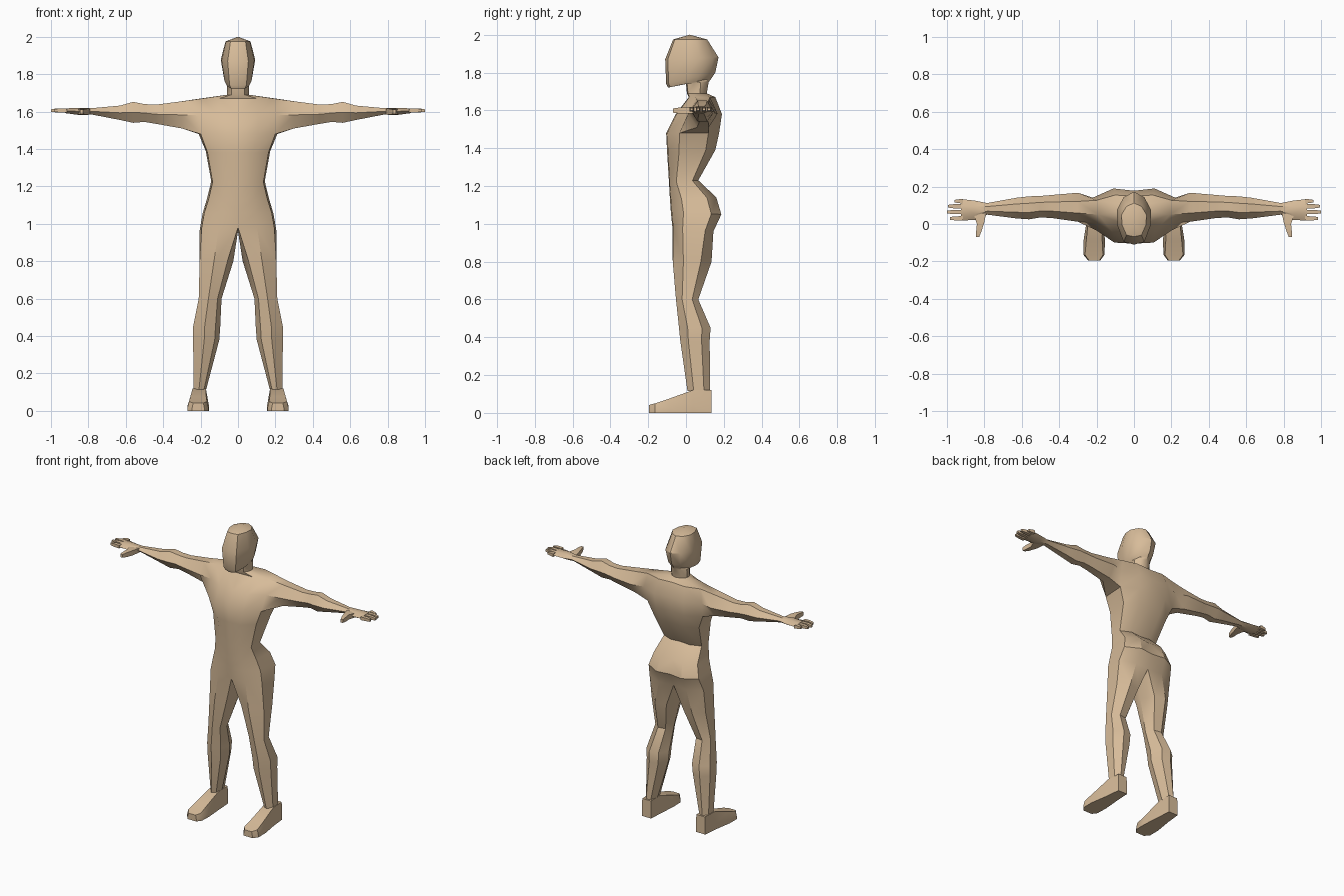
import bpy, bmesh, math

if "Cube" in bpy.data.objects:
    bpy.data.objects.remove(bpy.data.objects["Cube"])

skin = bpy.data.materials.new("tan skin")
skin.diffuse_color = (0.68, 0.50, 0.32, 1)
skin.use_nodes = True
skin.node_tree.nodes["Principled BSDF"].inputs["Base Color"].default_value = skin.diffuse_color


def loft(bm, rings, closed=True):
    """Join neighbouring vertex rings with quads."""
    n = len(rings[0])
    for a, b in zip(rings, rings[1:]):
        for i in range(n if closed else n - 1):
            j = (i + 1) % n
            bm.faces.new((a[i], a[j], b[j], b[i]))


def ring(bm, pts):
    return [bm.verts.new(p) for p in pts]


def solid(bm, sections):
    """Closed loft with capped ends."""
    rings = [ring(bm, s) for s in sections]
    loft(bm, rings)
    bm.faces.new(rings[0])
    bm.faces.new(rings[-1])


def finish(bm, name, angle=35):
    """Mirror across x, weld the middle and smooth the shallow edges."""
    dup = bmesh.ops.duplicate(bm, geom=bm.verts[:] + bm.edges[:] + bm.faces[:])["geom"]
    for v in dup:
        if isinstance(v, bmesh.types.BMVert):
            v.co.x *= -1
    bmesh.ops.remove_doubles(bm, verts=bm.verts[:], dist=0.0005)
    bmesh.ops.recalc_face_normals(bm, faces=bm.faces[:])
    for f in bm.faces:
        f.smooth = True
    for e in bm.edges:
        e.smooth = e.calc_face_angle(3.0) < math.radians(angle)
    me = bpy.data.meshes.new(name)
    bm.to_mesh(me)
    bm.free()
    me.materials.append(skin)
    ob = bpy.data.objects.new(name, me)
    bpy.context.collection.objects.link(ob)


# Body: half rings from hip to crown, (z front, z back, half width, y front, y back)
TORSO = [(0, 0), (.5, .02), (.95, .25), (1, .8), (.5, 1), (0, .95)]
HEAD = [(0, 0), (.6, .05), (.95, .35), (1, .65), (.6, .9), (0, 1)]
torso = [(.98, .96, .205, -.072, .145), (1.06, 1.05, .19, -.08, .187),
         (1.13, 1.14, .165, -.085, .16), (1.22, 1.23, .143, -.09, .065),
         (1.38, 1.39, .172, -.1, .155), (1.48, 1.48, .21, -.105, .175),
         (1.58, 1.58, .22, -.055, .19), (1.67, 1.67, .2, .015, .155)]
head = [(1.69, 1.69, .06, .005, .11), (1.74, 1.75, .06, 0, .12),
        (1.72, 1.77, .062, -.095, .135), (1.74, 1.80, .075, -.105, .155),
        (1.87, 1.88, .092, -.11, .172), (1.975, 1.975, .067, -.068, .112)]
bm = bmesh.new()
rows = []
for table, shape in ((torso, TORSO), (head, HEAD)):
    for zf, zb, w, yf, yb in table:
        rows.append(ring(bm, [(u * w, yf + v * (yb - yf), zf + v * (zb - zf)) for u, v in shape]))
loft(bm, rows, closed=False)
crown = bm.verts.new((0, .02, 2.0))
for a, b in zip(rows[-1], rows[-1][1:]):
    bm.faces.new((a, b, crown))

# Arm and palm: open the shoulder side, then loft outwards
for r in (5, 6):
    quad = {rows[r][2], rows[r][3], rows[r + 1][2], rows[r + 1][3]}
    bm.faces.remove(next(f for f in rows[r][2].link_faces if set(f.verts) == quad))
bm.edges.remove(bm.edges.get((rows[6][2], rows[6][3])))
ARM = [(.3, 0), (0, .5), (.3, 1), (.7, 1), (1, .5), (.7, 0)]
arm = [(.30, 1.51, 1.655, .012, .167), (.44, 1.535, 1.637, .032, .155),
       (.50, 1.545, 1.64, .035, .15), (.56, 1.54, 1.652, .025, .148),
       (.63, 1.555, 1.632, .03, .14), (.785, 1.585, 1.618, .05, .112),
       (.85, 1.582, 1.62, .022, .125), (.925, 1.592, 1.617, .018, .133)]
arm_rings = [[rows[5][2], rows[6][2], rows[7][2], rows[7][3], rows[6][3], rows[5][3]]]
for x, z0, z1, y0, y1 in arm:
    arm_rings.append(ring(bm, [(x, y0 + a * (y1 - y0), z0 + b * (z1 - z0)) for a, b in ARM]))
loft(bm, arm_rings)
bm.faces.new(arm_rings[-1])

# Leg: hip half ring plus a crotch point, lofted down, (z, x inner, x outer, y front, y back)
LEG = [(-.65, -.75), (.15, -1), (1, -.45), (1, .45), (.3, 1), (-.55, .85), (-1, 0)]
leg = [(.8, .025, .205, -.07, .135), (.6, .088, .21, -.053, .065),
       (.45, .095, .24, -.037, .13), (.38, .1, .24, -.03, .125),
       (.115, .17, .237, .008, .128)]
leg_rings = [rows[0] + [bm.verts.new((0, .03, .96))]]
for z, x0, x1, y0, y1 in leg:
    leg_rings.append(ring(bm, [((x0 + x1) / 2 + u * (x1 - x0) / 2,
                                (y0 + y1) / 2 + v * (y1 - y0) / 2, z) for u, v in LEG]))
loft(bm, leg_rings)
bm.faces.new(leg_rings[-1])
finish(bm, "body")


def box_section(c, half, z0, z1):
    """Rectangle around c, spread sideways by half."""
    (x, y), (hx, hy) = c, half
    return [(x - hx, y - hy, z0), (x + hx, y + hy, z0), (x + hx, y + hy, z1), (x - hx, y - hy, z1)]


# Fingers: (y at tip, x at tip)
bm = bmesh.new()
for y, tip in ((.030, .985), (.064, 1.0), (.095, .995), (.122, .96)):
    solid(bm, [box_section((.915, y), (0, .012), 1.594, 1.615),
               box_section((tip - .03, y), (0, .011), 1.596, 1.617),
               box_section((tip, y), (0, .007), 1.598, 1.612)])
finish(bm, "fingers")

# Thumbs
bm = bmesh.new()
solid(bm, [box_section((.825, .06), (.035, 0), 1.586, 1.613),
           box_section((.82, .005), (.02, -.005), 1.583, 1.616),
           box_section((.83, -.04), (.014, 0), 1.584, 1.614),
           box_section((.836, -.07), (.008, 0), 1.588, 1.61)])
finish(bm, "thumbs")

# Feet: sections from heel to toe, (y, x inner, x outer, inset of top, height)
bm = bmesh.new()
foot = [(.135, .17, .24, .003, .12), (.035, .165, .25, .007, .12),
        (-.09, .155, .27, .015, .075), (-.165, .158, .27, .008, .05),
        (-.195, .18, .245, .005, .042)]
solid(bm, [[(x0, y, 0), (x1, y, 0), (x1, y, h * .35), (x1 - t, y, h), (x0 + t, y, h), (x0, y, h * .35)]
           for y, x0, x1, t, h in foot])
finish(bm, "feet")
